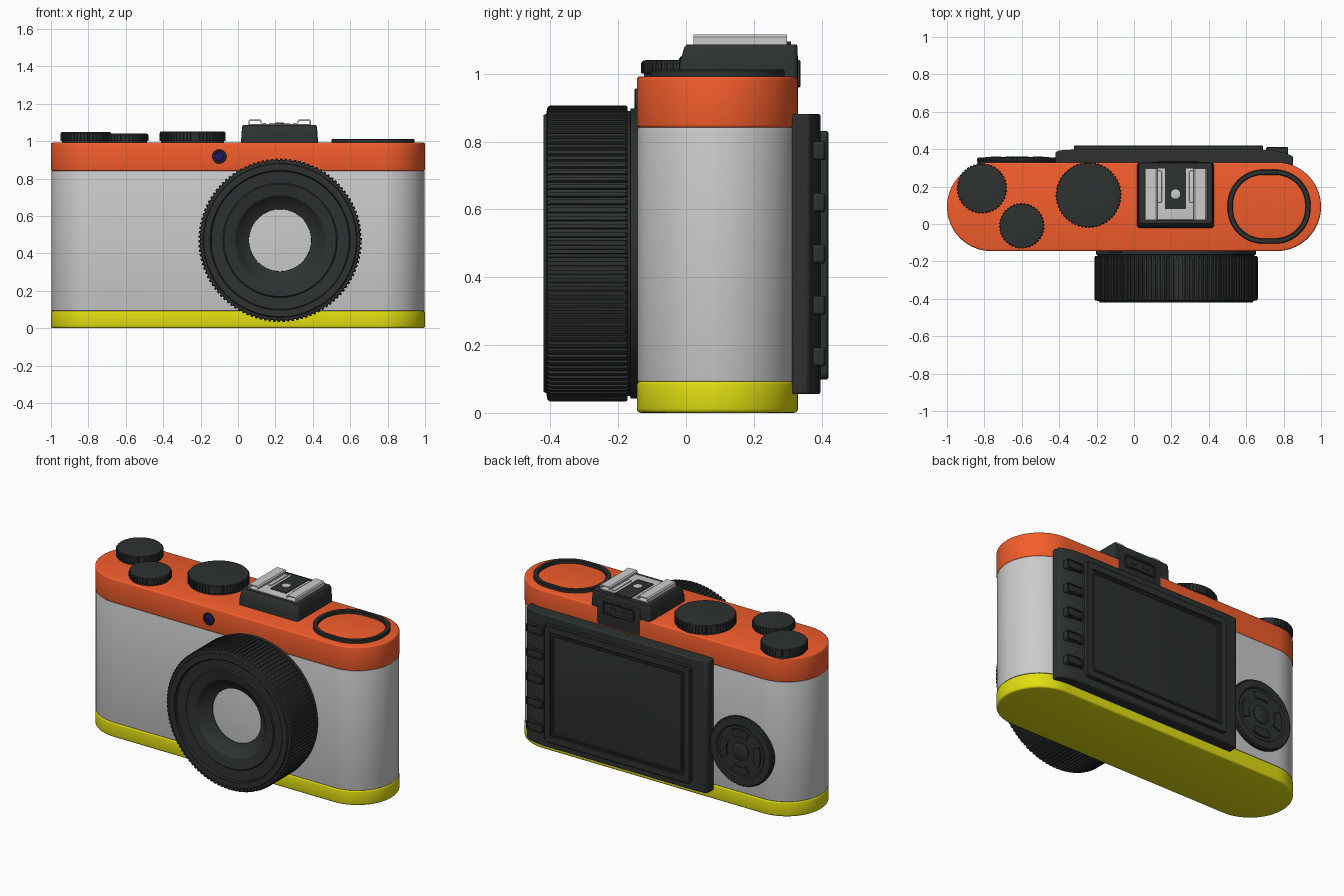
import bpy, bmesh, math
from math import sin, cos, pi

if "Cube" in bpy.data.objects:
    bpy.data.objects.remove(bpy.data.objects["Cube"])


def material(name, rgb):
    m = bpy.data.materials.new(name)
    m.diffuse_color = (*rgb, 1)
    m.use_nodes = True
    m.node_tree.nodes["Principled BSDF"].inputs["Base Color"].default_value = m.diffuse_color
    return m


BLACK = material("black", (0.026, 0.031, 0.03))
ORANGE = material("orange", (0.9, 0.11, 0.025))
YELLOW = material("yellow", (0.75, 0.73, 0.005))
NAVY = material("navy", (0.01, 0.01, 0.12))


def loft(name, sections, mat=None, axis='Z', loop=False, bevel=0):
    """Skin a list of (outline, height); capped, or joined into a ring."""
    bm = bmesh.new()
    put = (lambda u, v, h: (u, v, h)) if axis == 'Z' else (lambda u, v, h: (u, h, v))
    rows = [[bm.verts.new(put(u, v, h)) for u, v in pts] for pts, h in sections]
    n = len(rows[0])
    for a, b in zip(rows, rows[1:] + (rows[:1] if loop else [])):
        for i in range(n):
            j = (i + 1) % n
            bm.faces.new((a[i], a[j], b[j], b[i]))
    if not loop:
        bm.faces.new(rows[0])
        bm.faces.new(rows[-1])
    bmesh.ops.recalc_face_normals(bm, faces=bm.faces)
    me = bpy.data.meshes.new(name)
    bm.to_mesh(me)
    bm.free()
    ob = bpy.data.objects.new(name, me)
    bpy.context.collection.objects.link(ob)
    if mat:
        me.materials.append(mat)
    if bevel:
        mod = ob.modifiers.new("bevel", 'BEVEL')
        mod.width, mod.segments = bevel, 2
    bpy.ops.object.select_all(action='DESELECT')
    ob.select_set(True)
    bpy.context.view_layer.objects.active = ob
    bpy.ops.object.shade_smooth_by_angle(angle=math.radians(32))
    return ob


def rounded(cx, cy, hx, hy, r, n=6):
    """Rounded rectangle outline from half sizes and corner radius."""
    pts = []
    for k, (sx, sy) in enumerate(((1, 1), (-1, 1), (-1, -1), (1, -1))):
        for i in range(n + 1):
            a = (k + i / n) * pi / 2
            pts.append((cx + sx * (hx - r) + r * cos(a), cy + sy * (hy - r) + r * sin(a)))
    return pts


def circle(cx, cy, r, ribs=64, depth=0.0):
    """Circle outline, with a square-toothed grip when depth is given."""
    pts = []
    for i in range(ribs):
        for off, d in (((0, 0), (.5, 0), (.55, depth), (.95, depth)) if depth else ((0, 0),)):
            a = 2 * pi * (i + off) / ribs
            pts.append((cx + (r - d) * cos(a), cy + (r - d) * sin(a)))
    return pts


def slab(name, cx, cy, hx, hy, r, h0, h1, b, mat=None, axis='Z', n=6):
    """Rounded slab with rounded top and bottom edges."""
    s = 1 if h1 > h0 else -1
    arc = [(b * (1 - sin(t)), b * (1 - cos(t))) for t in (0, pi / 6, pi / 3, pi / 2)]
    secs = [(d, h0 + s * e) for d, e in arc] + [(d, h1 - s * e) for d, e in reversed(arc)]
    return loft(name, [(rounded(cx, cy, hx - d, hy - d, r - d, n), h) for d, h in secs], mat, axis)


def frame(name, cx, cy, hx, hy, r, w, h0, h1, mat, axis='Z', n=6):
    """Flat ring of width w around a rounded rectangle."""
    c = 0.004
    secs = [(0, h0), (0, h1 - c), (c, h1), (w - c, h1), (w, h1 - c), (w, h0)]
    return loft(name, [(rounded(cx, cy, hx - d, hy - d, r - d, n), h) for d, h in secs],
                mat, axis, loop=True)


# Three-layer body with round ends
CY, R = 0.0925, 0.2375
slab("bottom_cover", 0, CY, 1, R, R, 0, 0.094, 0.012, YELLOW, n=20)
slab("body", 0, CY, 0.998, R - 0.002, R - 0.002, 0.092, 0.842, 0.004, n=20)
slab("top_cover", 0, CY, 1, R, R, 0.84, 0.992, 0.01, ORANGE, n=20)

# Lens barrel: ribbed outside, stepped funnel inside
LX, LZ = 0.225, 0.47
barrel = [(.428, -.14, 0), (.428, -.163, 0), (.420, -.165, 0), (.420, -.172, 0),
          (.432, -.172, .006), (.437, -.178, .008), (.437, -.400, .008), (.432, -.408, .006),
          (.424, -.410, 0), (.412, -.412, 0), (.408, -.420, 0), (.374, -.420, 0),
          (.370, -.416, 0), (.368, -.400, 0), (.306, -.397, 0), (.300, -.404, 0),
          (.240, -.392, 0), (.232, -.384, 0), (.205, -.352, 0), (.167, -.335, 0), (.163, -.325, 0)]
loft("lens_barrel", [(circle(LX, LZ, r, 110, d or 1e-5), h) for r, h, d in barrel], BLACK, 'Y')
loft("lens_glass", [(circle(LX, LZ, r), h) for r, h in ((.166, -.32), (.166, -.332), (.08, -.337), (.02, -.338))],
     None, 'Y')

# Small front sensor window
loft("sensor_ring", [(circle(-.1, .918, r, 32), h) for r, h in
                     ((.038, -.12), (.038, -.149), (.035, -.152), (.027, -.152), (.025, -.147))], BLACK, 'Y')
loft("sensor_window", [(circle(-.1, .918, r, 32), h) for r, h in ((.025, -.13), (.025, -.148), (.012, -.151))],
     NAVY, 'Y')

# Ribbed dials on the top cover
for name, x, y, r, top, ribs in (("rear_dial", -.813, .19, .135, 1.05, 44),
                                 ("shutter_dial", -.6, -.01, .122, 1.04, 40),
                                 ("large_dial", -.243, .155, .176, 1.052, 56)):
    prof = [(r - .008, .985, 0), (r - .008, 1.0, 0), (r, 1.002, .005), (r, top - .008, .005),
            (r - .006, top - .001, 0), (r - .014, top, 0)]
    loft(name, [(circle(x, y, q, ribs, d or 1e-5), h) for q, h, d in prof], BLACK)

# Raised black ring on the right of the top cover
frame("top_ring", .722, .093, .222, .198, .19, .028, .985, 1.012, BLACK, n=16)

# Accessory shoe housing, tapering upwards
loft("shoe_housing", [(rounded(.222, y, hx, hy, .015), h) for y, hx, hy, h in
                      ((.154, .206, .175, .98), (.155, .204, .174, 1.03), (.162, .200, .167, 1.078),
                       (.165, .194, .162, 1.087))], BLACK)
slab("shoe_floor", .222, .16, .165, .138, .008, 1.08, 1.091, .002)
slab("shoe_contact_plate", .222, .195, .056, .115, .006, 1.085, 1.095, .002, BLACK)
loft("shoe_contact", [(circle(.222, .16, r, 24), h) for r, h in ((.025, 1.09), (.025, 1.097), (.018, 1.099))])
for side in (-1, 1):
    # Folded rail profile, mirrored
    prof = [(.167, 1.082), (.167, 1.109), (.160, 1.116), (.104, 1.116), (.097, 1.110),
            (.097, 1.100), (.103, 1.100), (.106, 1.109), (.157, 1.109), (.160, 1.104), (.160, 1.082)]
    pts = [(.222 + side * u, v) for u, v in prof]
    loft("shoe_rail", [(pts, .022), (pts, .298)], None, 'Y')
    slab("shoe_guide", .222 + side * .085, .2, .012, .085, .006, 1.088, 1.097, .003)

# Rear accessory port below the shoe
slab("port_block", .235, .97, .15, .085, .012, .30, .331, .003, BLACK, 'Y')
frame("port_frame", .235, 1.0, .11, .04, .01, .012, .32, .338, BLACK, 'Y')
for dx in (-.04, .04):
    slab("port_pin", .235 + dx, 1.0, .022, .008, .005, .325, .334, .002, BLACK, 'Y')

# Rear panel with a slanted button strip at its outer end
outline = [(-.42, .31), (-.42, .382), (-.405, .393), (-.34, .397), (.69, .397), (.76, .392),
           (.82, .376), (.85, .362), (.85, .31)]
loft("rear_panel", [(outline, .055), (outline, .882)], BLACK, bevel=.008)
slab("screen_bezel", .185, .465, .505, .366, .02, .38, .412, .004, BLACK, 'Y')
frame("screen_outer_frame", .185, .465, .505, .366, .02, .045, .40, .42, BLACK, 'Y')
frame("screen_inner_frame", .185, .465, .452, .314, .014, .012, .40, .416, BLACK, 'Y')

# Five panel buttons
for i in range(5):
    slab("panel_button", .765, .165 + .152 * i, .058, .028, .01, .36, .406, .005, BLACK, 'Y')
    frame("panel_button_rim", .765, .165 + .152 * i, .058, .028, .01, .009, .36, .411, BLACK, 'Y')

# Control wheel with four pads and a centre button
WX, WZ = -.625, .36
wheel = [(.212, .31, 0), (.212, .334, 0), (.214, .336, .004), (.214, .348, .004), (.206, .356, 0),
         (.165, .357, 0), (.158, .350, 0), (.02, .350, 0)]
loft("control_wheel", [(circle(WX, WZ, r, 64, d or 1e-5), h) for r, h, d in wheel], BLACK, 'Y')
loft("wheel_centre_button", [(circle(WX, WZ, r, 32), h) for r, h in
                             ((.055, .34), (.055, .357), (.048, .361))], BLACK, 'Y')
for k in range(4):
    angles = [k * pi / 2 + (i / 8 - .5) * .9 for i in range(9)]
    pad = [(WX + r * cos(a), WZ + r * sin(a)) for r, seq in ((.14, angles), (.095, angles[::-1])) for a in seq]
    loft("wheel_pad", [(pad, .34), (pad, .36)], BLACK, 'Y')
